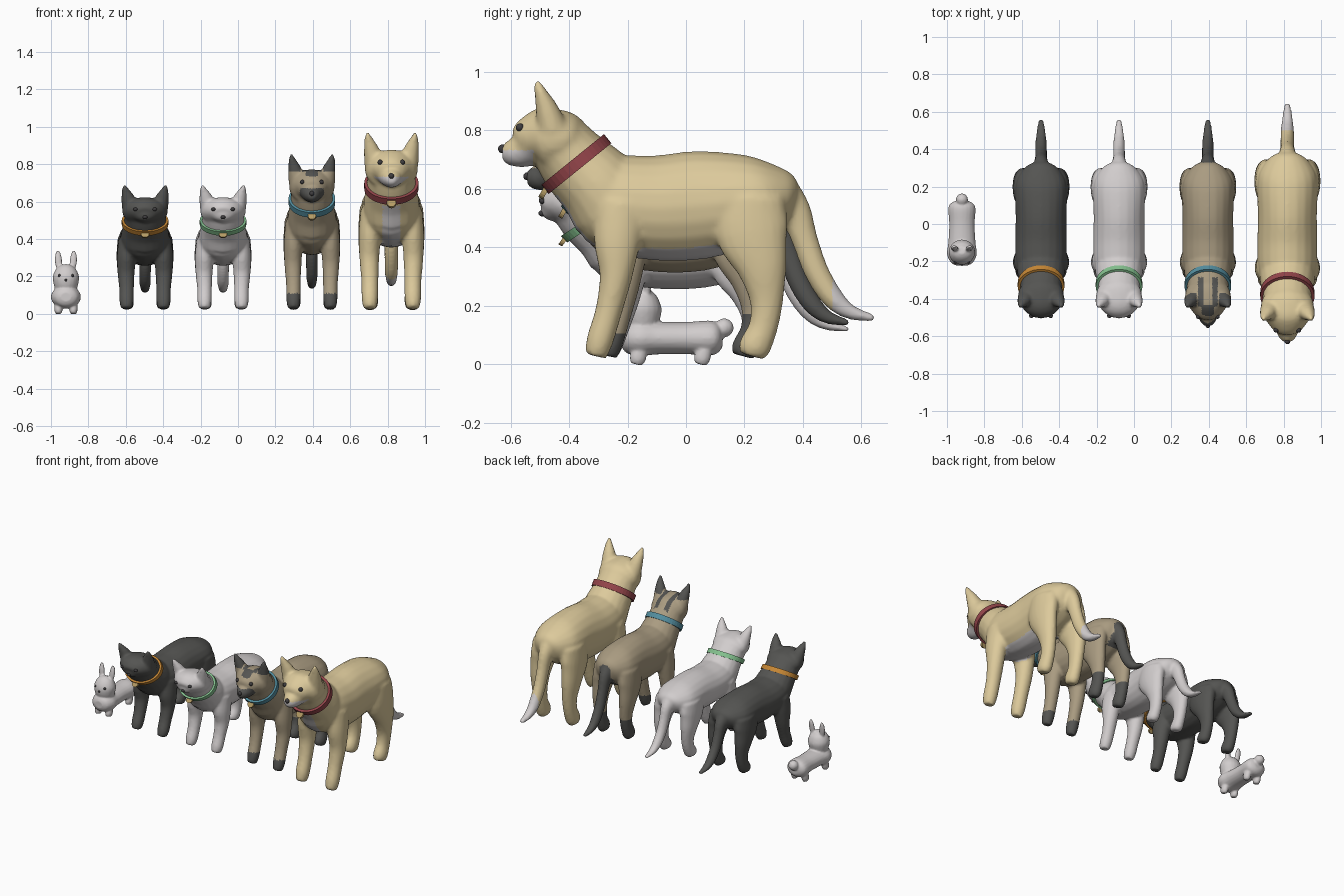
import bpy
import bmesh
import math
from mathutils import Matrix, Vector
from mathutils.bvhtree import BVHTree

cube = bpy.data.objects.get("Cube")
if cube:
    bpy.data.objects.remove(cube, do_unlink=True)


def material(name, r, g, b):
    mat = bpy.data.materials.new(name)
    mat.use_nodes = True
    mat.diffuse_color = (r, g, b, 1)
    bsdf = next(n for n in mat.node_tree.nodes if n.type == 'BSDF_PRINCIPLED')
    bsdf.inputs["Base Color"].default_value = (r, g, b, 1)
    bsdf.inputs["Roughness"].default_value = 0.8
    return mat


cream = material("cream fur", 0.72, 0.59, 0.33)
white = material("white fur", 0.64, 0.61, 0.61)
tan = material("tan fur", 0.40, 0.33, 0.22)
charcoal = material("charcoal fur", 0.09, 0.09, 0.085)
dark = material("dark nose and eyes", 0.05, 0.047, 0.05)
red = material("red collar", 0.30, 0.06, 0.07)
teal = material("teal collar", 0.09, 0.28, 0.36)
green = material("green collar", 0.23, 0.53, 0.27)
orange = material("orange collar", 0.56, 0.24, 0.035)
gold = material("gold tag", 0.46, 0.33, 0.13)


def spline(points, steps=4):
    """Catmull-Rom through tuples of (x, y, z, half width, half depth)."""
    padded = [points[0]] + list(points) + [points[-1]]
    result = []
    for i in range(len(points) - 1):
        for k in range(steps):
            t = k / steps
            result.append([0.5 * (2 * b + (c - a) * t
                                  + (2 * a - 5 * b + 4 * c - d) * t * t
                                  + (3 * b - a - 3 * c + d) * t ** 3)
                           for a, b, c, d in zip(*padded[i:i + 4])])
    return result + [list(points[-1])]


def loft(bm, points, sides=20):
    """Closed tube of ellipses along a path; paths off the middle are mirrored."""
    path = spline(points)
    for side in ((1, -1) if points[0][0] else (1,)):
        centres = [Vector((p[0] * side, p[1], p[2])) for p in path]
        rings = []
        for i, p in enumerate(path):
            along = centres[min(i + 1, len(path) - 1)] - centres[max(i - 1, 0)]
            along.normalize()
            across = (Vector((1, 0, 0)) - along * along.x).normalized()
            up = along.cross(across)
            rings.append([])
            for k in range(sides):
                a = math.tau * k / sides
                offset = across * math.cos(a) * p[3] + up * math.sin(a) * p[4]
                rings[-1].append(bm.verts.new(centres[i] + offset))
        for low, high in zip(rings, rings[1:]):
            for k in range(sides):
                n = (k + 1) % sides
                bm.faces.new((low[k], low[n], high[n], high[k]))
        bm.faces.new(rings[0])
        bm.faces.new(rings[-1])


def add_object(name, bm, mats):
    bmesh.ops.recalc_face_normals(bm, faces=bm.faces[:])
    mesh = bpy.data.meshes.new(name)
    bm.to_mesh(mesh)
    bm.free()
    for mat in mats:
        mesh.materials.append(mat)
    obj = bpy.data.objects.new(name, mesh)
    bpy.context.scene.collection.objects.link(obj)
    return obj


def fused_body(name, parts, voxel, mats, is_marked):
    """Blend overlapping lofts into one skin and colour the marked faces."""
    bm = bmesh.new()
    for part in parts:
        loft(bm, part)
    obj = add_object(name, bm, mats)
    remesh = obj.modifiers.new("blend", 'REMESH')
    remesh.mode = 'VOXEL'
    remesh.voxel_size = voxel
    soften = obj.modifiers.new("soften", 'SMOOTH')
    soften.factor = 0.5
    soften.iterations = 4
    bpy.context.view_layer.update()
    graph = bpy.context.evaluated_depsgraph_get()
    mesh = bpy.data.meshes.new_from_object(obj.evaluated_get(graph))
    obj.modifiers.clear()
    obj.data = mesh
    mesh.materials.clear()
    for mat in mats:
        mesh.materials.append(mat)
    for face in mesh.polygons:
        face.use_smooth = True
        c = face.center
        face.material_index = int(len(mats) > 1 and is_marked(abs(c.x), c.y, c.z, face.normal))
    skin = BVHTree.FromPolygons([v.co.copy() for v in mesh.vertices],
                                [tuple(f.vertices) for f in mesh.polygons])
    return obj, skin


def bead(name, skin, x, z, size, mat):
    """Small flattened ball set on the front of the skin."""
    hit = skin.ray_cast(Vector((x, -2, z)), Vector((0, 1, 0)))[0]
    bm = bmesh.new()
    bmesh.ops.create_uvsphere(bm, u_segments=14, v_segments=10, radius=size)
    bmesh.ops.translate(bm, verts=bm.verts[:], vec=hit or Vector((x, -0.5, z)))
    obj = add_object(name, bm, [mat])
    obj.data.shade_smooth()
    return obj


def collar_band(name, mat):
    """Tilted band with a rectangular section around the neck."""
    bm = bmesh.new()
    back, axis = Vector((0, 0.777, 0.629)), Vector((0, -0.629, 0.777))
    rings = []
    for k in range(40):
        a = math.tau * k / 40
        ring = []
        for grow, lift in ((0, -1), (0, 1), (-0.03, 1), (-0.03, -1)):
            p = Vector((math.cos(a) * (0.145 + grow), 0, 0)) + back * math.sin(a) * (0.138 + grow)
            ring.append(bm.verts.new(Vector((0, -0.375, 0.685)) + p + axis * lift * 0.02))
        rings.append(ring)
    for i, ring in enumerate(rings):
        after = rings[(i + 1) % len(rings)]
        for k in range(4):
            n = (k + 1) % 4
            bm.faces.new((ring[k], ring[n], after[n], after[k]))
    return add_object(name, bm, [mat])


def collar_tag(name):
    bm = bmesh.new()
    bmesh.ops.create_cone(bm, cap_ends=True, segments=16, radius1=0.025, radius2=0.025, depth=0.018,
                          matrix=Matrix.Translation((0, -0.485, 0.59)) @ Matrix.Rotation(math.radians(60), 4, 'X'))
    return add_object(name, bm, [gold])


# Shared body parts: x, y, z, half width, half depth
torso = [(0, y, z, a, b) for y, z, a, b in (
    (-0.38, 0.56, 0.06, 0.07), (-0.34, 0.56, 0.12, 0.13), (-0.25, 0.55, 0.155, 0.165),
    (-0.1, 0.535, 0.16, 0.18), (0.05, 0.545, 0.158, 0.185), (0.2, 0.56, 0.163, 0.16),
    (0.28, 0.57, 0.15, 0.13), (0.35, 0.58, 0.1, 0.085), (0.38, 0.58, 0.05, 0.04))]
neck = [(0, -0.25, 0.54, 0.15, 0.15), (0, -0.3, 0.61, 0.147, 0.14),
        (0, -0.375, 0.685, 0.132, 0.126), (0, -0.43, 0.755, 0.13, 0.11)]
skull = [(0, -0.35, 0.77, 0.07, 0.06), (0, -0.38, 0.77, 0.12, 0.085),
         (0, -0.43, 0.77, 0.142, 0.102), (0, -0.49, 0.765, 0.132, 0.112)]
long_muzzle = [(0, -0.53, 0.755, 0.1, 0.09), (0, -0.565, 0.73, 0.065, 0.06),
               (0, -0.605, 0.722, 0.046, 0.043), (0, -0.628, 0.72, 0.026, 0.026)]
short_muzzle = [(0, -0.53, 0.75, 0.1, 0.088), (0, -0.555, 0.735, 0.06, 0.053),
                (0, -0.57, 0.73, 0.02, 0.02)]
ear = [(0.09, -0.455, 0.8, 0.055, 0.055), (0.105, -0.475, 0.87, 0.043, 0.04),
       (0.12, -0.495, 0.925, 0.026, 0.024), (0.13, -0.51, 0.968, 0.01, 0.01)]
front_leg = [(0.105, -0.22, 0.55, 0.06, 0.09), (0.115, -0.235, 0.42, 0.06, 0.08),
             (0.118, -0.24, 0.3, 0.053, 0.056), (0.115, -0.265, 0.18, 0.046, 0.046),
             (0.115, -0.295, 0.08, 0.044, 0.046), (0.115, -0.308, 0.028, 0.034, 0.036)]
hind_leg = [(0.1, 0.22, 0.56, 0.07, 0.12), (0.115, 0.225, 0.45, 0.062, 0.125),
            (0.12, 0.26, 0.33, 0.053, 0.086), (0.115, 0.275, 0.22, 0.044, 0.058),
            (0.113, 0.265, 0.13, 0.041, 0.05), (0.113, 0.235, 0.06, 0.043, 0.055),
            (0.113, 0.225, 0.028, 0.032, 0.042)]
tail = [(0, 0.31, 0.62, 0.06, 0.06), (0, 0.37, 0.53, 0.046, 0.055), (0, 0.405, 0.43, 0.038, 0.045),
        (0, 0.445, 0.32, 0.037, 0.042), (0, 0.5, 0.23, 0.035, 0.038),
        (0, 0.56, 0.18, 0.029, 0.026), (0, 0.645, 0.157, 0.016, 0.012)]


# Colour rules for the two marked coats
def pale_markings(x, y, z, n):
    tail_tip = y > 0.5
    muzzle = y < -0.52 and z < 0.735
    chest = x < 0.045 and y < -0.25 and z < 0.58
    belly = x < 0.1 and -0.25 < y < 0.15 and 0.33 < z < 0.45 and n.z < -0.6
    return tail_tip or muzzle or chest or belly


def dark_markings(x, y, z, n):
    feet = z < (0.19 if y > 0 else 0.12)
    whole_tail = y > 0.38 or (x < 0.055 and y > 0.3 and z < 0.52)
    muzzle = y < -0.53 and z < 0.76 and x < 0.075
    ears = z > 0.86 and x > 0.07
    stripes = z > 0.79 and -0.51 < y < -0.33 and 0.025 < x < 0.062
    forehead = z > 0.835 and y < -0.5 and x < 0.035
    return feet or whole_tail or muzzle or ears or stripes or forehead


def four_legged(name, x, scale, fur, collar, muzzle, eye_z, nose_z, rule=None):
    parts = (torso, neck, skull + muzzle, ear, front_leg, hind_leg, tail)
    body, skin = fused_body(name + "_body", parts, 0.011, fur, rule)
    pieces = [body, collar_band(name + "_collar", collar), collar_tag(name + "_tag"),
              bead(name + "_nose", skin, 0, nose_z, 0.015, dark),
              bead(name + "_left_eye", skin, 0.06, eye_z, 0.014, dark),
              bead(name + "_right_eye", skin, -0.06, eye_z, 0.014, dark)]
    # Scale about the sole of the paws, then stand in line
    place = (Matrix.Translation((x, 0, 0.03)) @ Matrix.Diagonal((*scale, 1))
             @ Matrix.Translation((0, 0, -0.03)))
    for piece in pieces:
        piece.data.transform(place)


four_legged("large_dog", 0.82, (1, 1, 1), [cream, white], red, long_muzzle, 0.81, 0.737, pale_markings)
four_legged("tan_dog", 0.395, (0.86, 0.865, 0.876), [tan, charcoal], teal, long_muzzle, 0.8, 0.73, dark_markings)
four_legged("white_cat", -0.08, (0.86, 0.865, 0.7), [white], green, short_muzzle, 0.785, 0.725)
four_legged("dark_cat", -0.497, (0.86, 0.865, 0.7), [charcoal], orange, short_muzzle, 0.785, 0.725)

# Rabbit
rabbit_torso = [(0, y, 0.09, a, b) for y, a, b in (
    (-0.222, 0.03, 0.025), (-0.205, 0.06, 0.05), (-0.16, 0.08, 0.062), (-0.1, 0.073, 0.056),
    (0, 0.068, 0.055), (0.08, 0.073, 0.06), (0.11, 0.06, 0.05), (0.125, 0.03, 0.03))]
rabbit_head = [(0, -0.145, 0.12, 0.055, 0.05), (0, -0.15, 0.16, 0.066, 0.064),
               (0, -0.15, 0.2, 0.07, 0.066), (0, -0.145, 0.24, 0.052, 0.047), (0, -0.14, 0.261, 0.02, 0.02)]
rabbit_ear = [(0.035, -0.135, 0.235, 0.014, 0.012), (0.04, -0.13, 0.28, 0.02, 0.013),
              (0.042, -0.125, 0.315, 0.016, 0.011), (0.042, -0.123, 0.336, 0.007, 0.006)]
rabbit_feet = [[(0.04, y, 0.055, 0.02, 0.025), (0.04, y - 0.01, 0.02, 0.022, 0.028),
                (0.04, y - 0.015, 0, 0.015, 0.02)] for y in (-0.155, 0.065)]
rabbit_tail = [(0, 0.13 + 0.033 * math.sin(t), 0.125, 0.033 * math.cos(t), 0.033 * math.cos(t))
               for t in (-1.4, -0.8, 0, 0.8, 1.4)]
rabbit, rabbit_skin = fused_body("rabbit_body", [rabbit_torso, rabbit_head, rabbit_ear, rabbit_tail] + rabbit_feet,
                                 0.006, [white], None)
for piece in (rabbit, bead("rabbit_nose", rabbit_skin, 0, 0.18, 0.007, dark),
              bead("rabbit_left_eye", rabbit_skin, 0.036, 0.205, 0.008, dark),
              bead("rabbit_right_eye", rabbit_skin, -0.036, 0.205, 0.008, dark)):
    piece.data.transform(Matrix.Translation((-0.92, 0, 0)))
